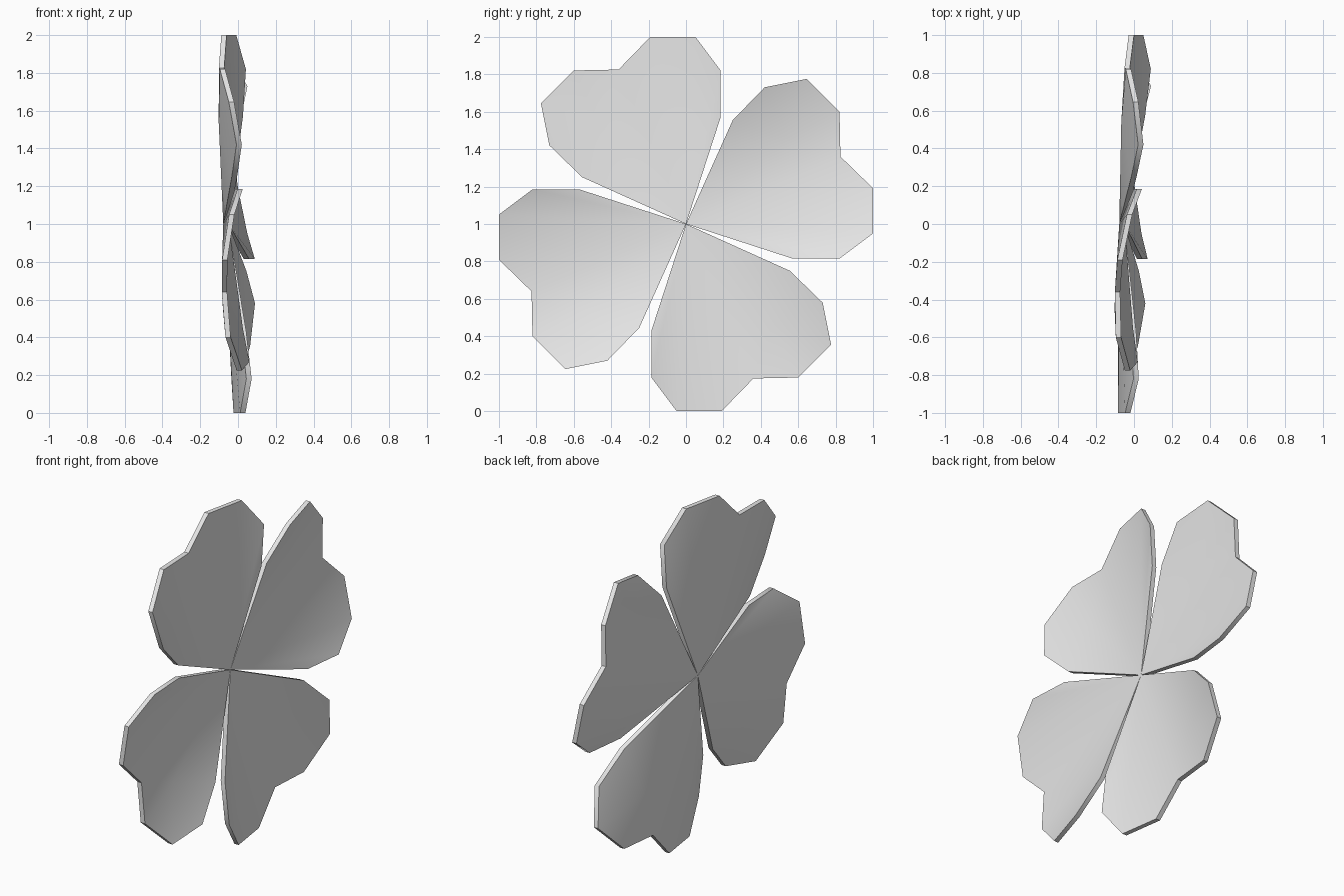
import bpy, bmesh, math

if "Cube" in bpy.data.objects:
    bpy.data.objects.remove(bpy.data.objects["Cube"])

THICK = 0.028              # leaf thickness along x
TILT_Y, TILT_Z = 0.033, -0.026   # slight lean of the whole clover

# Outline of one heart-shaped leaflet: (y, z, surface height), base first
OUTLINE = [
    (0.0, 0.0, -0.05),
    (0.185, 0.57, 0.035),
    (0.185, 0.82, 0.057),
    (0.05, 1.0, 0.015),
    (-0.19, 1.0, -0.028),
    (-0.36, 0.825, -0.04),     # notch
    (-0.60, 0.82, -0.027),
    (-0.775, 0.645, 0.022),
    (-0.73, 0.42, 0.055),
    (-0.555, 0.25, 0.02),
]
FOLD = (-0.46, 0.54, -0.045)   # inner point of the valley in the side lobe

green_free = bpy.data.materials.new("light_grey")
green_free.diffuse_color = (0.8, 0.8, 0.8, 1.0)
green_free.use_nodes = True
green_free.node_tree.nodes["Principled BSDF"].inputs["Base Color"].default_value = green_free.diffuse_color


def leaflet(name, angle):
    """One cupped leaflet turned about the x axis."""
    bm = bmesh.new()
    c, s = math.cos(angle), math.sin(angle)

    def layer(offset):
        verts = []
        for y, z, h in OUTLINE + [FOLD]:
            yy, zz = y * c - z * s, y * s + z * c
            x = h + offset + TILT_Y * yy + TILT_Z * zz
            verts.append(bm.verts.new((x, yy, zz + 1.0)))
        return verts

    front, back = layer(0.0), layer(-THICK)
    n = len(OUTLINE)
    # main lobe fans from the base, side lobe fans from the fold point
    tris = [(0, i, i + 1) for i in range(1, 5)]
    tris += [(n, i, (i + 1) % n) for i in range(5, n)] + [(n, 0, 5)]
    for a, b, d in tris:
        bm.faces.new((front[a], front[b], front[d]))
        bm.faces.new((back[d], back[b], back[a]))
    # rim
    for i in range(n):
        j = (i + 1) % n
        bm.faces.new((front[j], front[i], back[i], back[j]))
    bmesh.ops.recalc_face_normals(bm, faces=bm.faces)
    mesh = bpy.data.meshes.new(name)
    bm.to_mesh(mesh)
    bm.free()
    mesh.materials.append(green_free)
    ob = bpy.data.objects.new(name, mesh)
    bpy.context.collection.objects.link(ob)
    bpy.ops.object.select_all(action='DESELECT')
    ob.select_set(True)
    bpy.context.view_layer.objects.active = ob
    bpy.ops.object.shade_smooth_by_angle(angle=math.radians(40))


# Four equal leaflets around the centre
for k, side in enumerate(("top", "left", "bottom", "right")):
    leaflet("leaflet_" + side, k * math.pi / 2)
